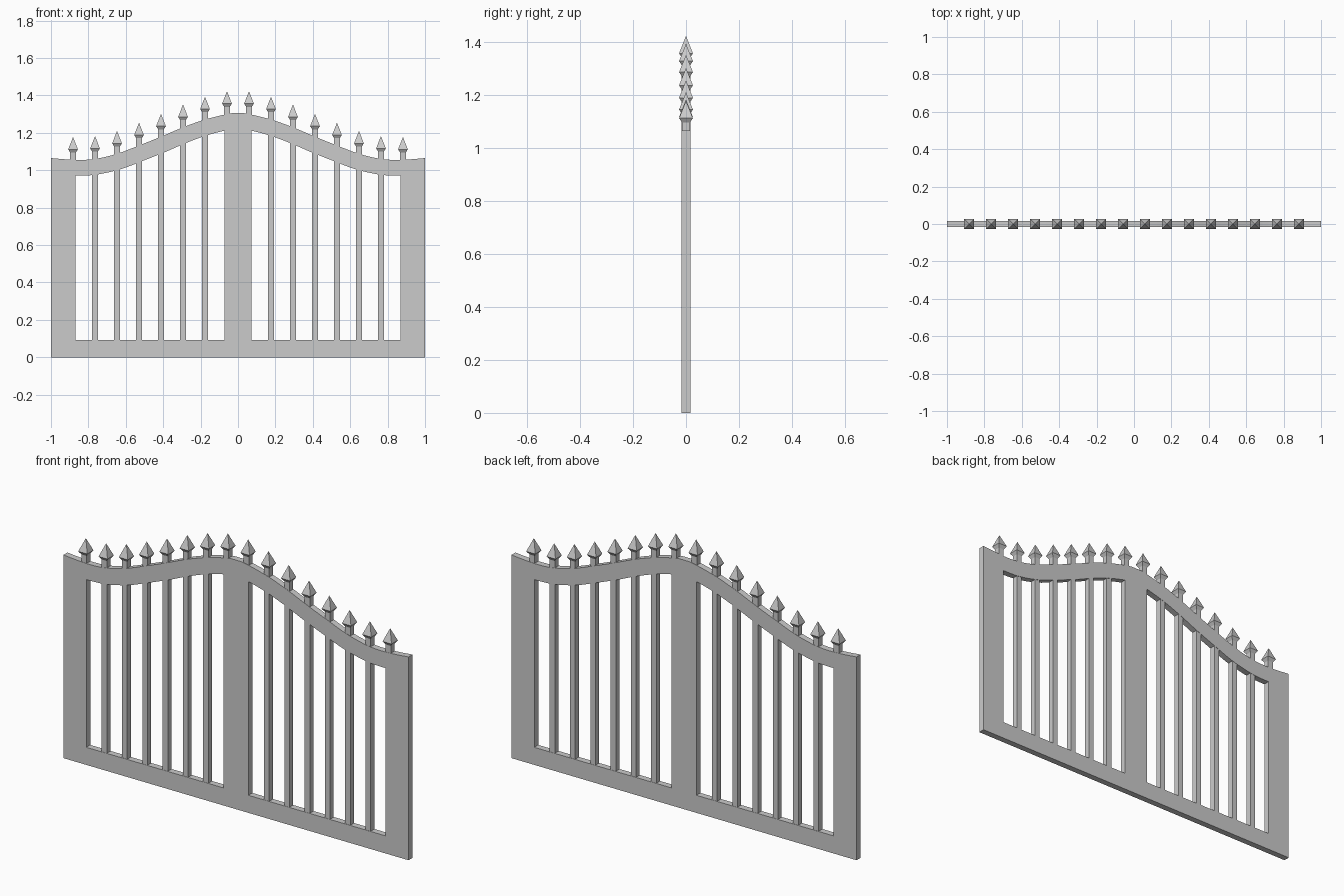
import bpy, bmesh, math

if "Cube" in bpy.data.objects:
    bpy.data.objects.remove(bpy.data.objects["Cube"])

# Key points of the rail's top edge (distance from centre, height)
KEYS = [(0, 1.305), (0.04, 1.304), (0.18, 1.27), (0.30, 1.227), (0.415, 1.178), (0.53, 1.132),
        (0.65, 1.087), (0.767, 1.06), (0.85, 1.055), (0.92, 1.058), (1.0, 1.065)]


def slope_at(i):
    a, b = KEYS[max(i - 1, 0)], KEYS[min(i + 1, len(KEYS) - 1)]
    return 0 if i == 0 else (b[1] - a[1]) / (b[0] - a[0])


def top(x):
    x = min(abs(x), 1.0)
    i = max(k for k in range(len(KEYS) - 1) if KEYS[k][0] <= x)
    (x0, z0), (x1, z1) = KEYS[i], KEYS[i + 1]
    h = x1 - x0
    t = (x - x0) / h
    return ((2*t**3 - 3*t**2 + 1) * z0 + (t**3 - 2*t**2 + t) * h * slope_at(i)
            + (3*t**2 - 2*t**3) * z1 + (t**3 - t**2) * h * slope_at(i + 1))


def under(x):
    s = (top(x + 0.01) - top(x - 0.01)) / 0.02
    return top(x) - 0.084 * math.sqrt(1 + s * s)


def steps(a, b, n):
    return [a + (b - a) * i / n for i in range(n + 1)]


# Frame: one plate with two window openings
curve = bpy.data.curves.new("gate_frame", 'CURVE')
curve.dimensions, curve.fill_mode, curve.extrude = '2D', 'BOTH', 0.0165
loops = [[(-1, 0), (1, 0)] + [(x, top(x)) for x in steps(1, -1, 64)]]
for s in (-1, 1):
    loops.append([(s * 0.072, 0.092), (s * 0.868, 0.092)]
                 + [(s * x, under(x)) for x in steps(0.868, 0.072, 26)])
for pts in loops:
    sp = curve.splines.new('POLY')
    sp.points.add(len(pts) - 1)
    for p, (x, z) in zip(sp.points, pts):
        p.co = (x, z, 0, 1)
    sp.use_cyclic_u = True
tmp = bpy.data.objects.new("frame_outline", curve)
bpy.context.collection.objects.link(tmp)
bpy.context.view_layer.update()
mesh = bpy.data.meshes.new_from_object(tmp.evaluated_get(bpy.context.evaluated_depsgraph_get()))
bpy.data.objects.remove(tmp)
frame = bpy.data.objects.new("gate_frame", mesh)
frame.rotation_euler.x = math.pi / 2
bpy.context.collection.objects.link(frame)
for p in mesh.polygons:
    p.use_smooth = False


# Picket: square bar ending in a four-sided spear head
def picket(name, x, bottom, tip):
    bm = bmesh.new()
    rings = []
    for z, r in ((bottom, 0.015), (tip - 0.083, 0.015), (tip - 0.066, 0.026)):
        rings.append([bm.verts.new((x + a * r, b * r, z))
                      for a, b in ((-1, -1), (1, -1), (1, 1), (-1, 1))])
    apex = bm.verts.new((x, 0, tip))
    bm.faces.new(rings[0][::-1])
    for i in range(4):
        j = (i + 1) % 4
        for lo, hi in zip(rings, rings[1:]):
            bm.faces.new((lo[i], lo[j], hi[j], hi[i]))
        bm.faces.new((rings[-1][i], rings[-1][j], apex))
    me = bpy.data.meshes.new(name)
    bm.to_mesh(me)
    bm.free()
    bpy.context.collection.objects.link(bpy.data.objects.new(name, me))


for i in range(16):
    x = (i - 7.5) * 0.1176
    in_post = i in (0, 7, 8, 15)
    picket(f"picket_{i + 1}", x, top(x) - 0.03 if in_post else 0.08, top(x) + 0.122)
